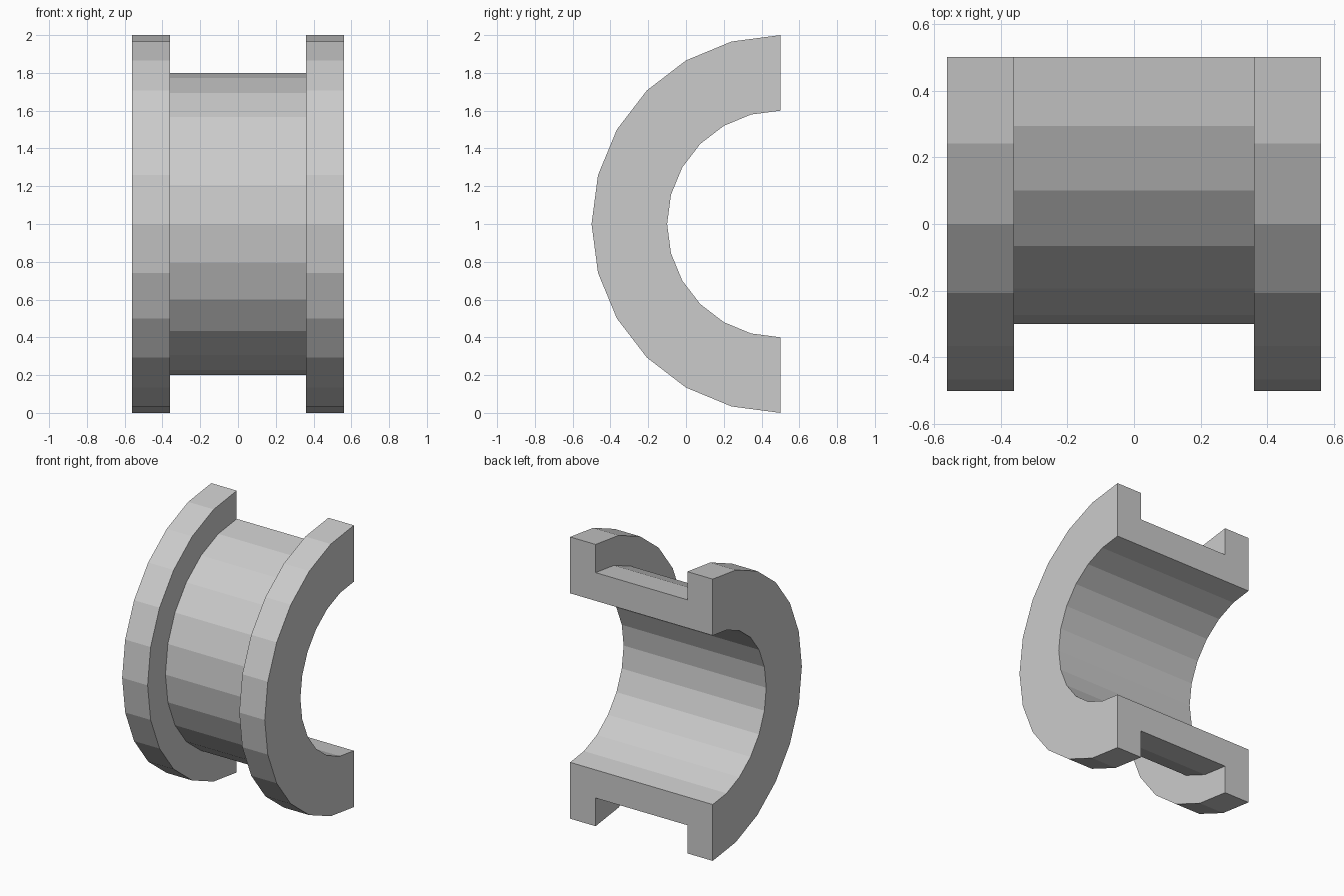
import bpy, bmesh
from math import sin, cos, pi

if "Cube" in bpy.data.objects:
    bpy.data.objects.remove(bpy.data.objects["Cube"])

STEPS = 12               # facets over the half turn
CENTRE_Y, CENTRE_Z = 0.5, 1.0

# Flanged cross-section as (x, radius)
half = [(0.56, 0.6), (0.56, 1.0), (0.36, 1.0), (0.36, 0.8)]
profile = half + [(-x, r) for x, r in reversed(half)]

# Sweep the section half a turn around the x axis
bm = bmesh.new()
rings = []
for i in range(STEPS + 1):
    a = pi * i / STEPS
    rings.append([bm.verts.new((x, CENTRE_Y - r * sin(a), CENTRE_Z + r * cos(a)))
                  for x, r in profile])

n = len(profile)
for a, b in zip(rings, rings[1:]):
    for j in range(n):
        k = (j + 1) % n
        bm.faces.new((a[j], a[k], b[k], b[j]))

# Flat cut ends
bm.faces.new(rings[0])
bm.faces.new(rings[-1])
bmesh.ops.recalc_face_normals(bm, faces=bm.faces[:])

mesh = bpy.data.meshes.new("half_bushing")
bm.to_mesh(mesh)
bm.free()
bpy.context.collection.objects.link(bpy.data.objects.new("half_bushing", mesh))
